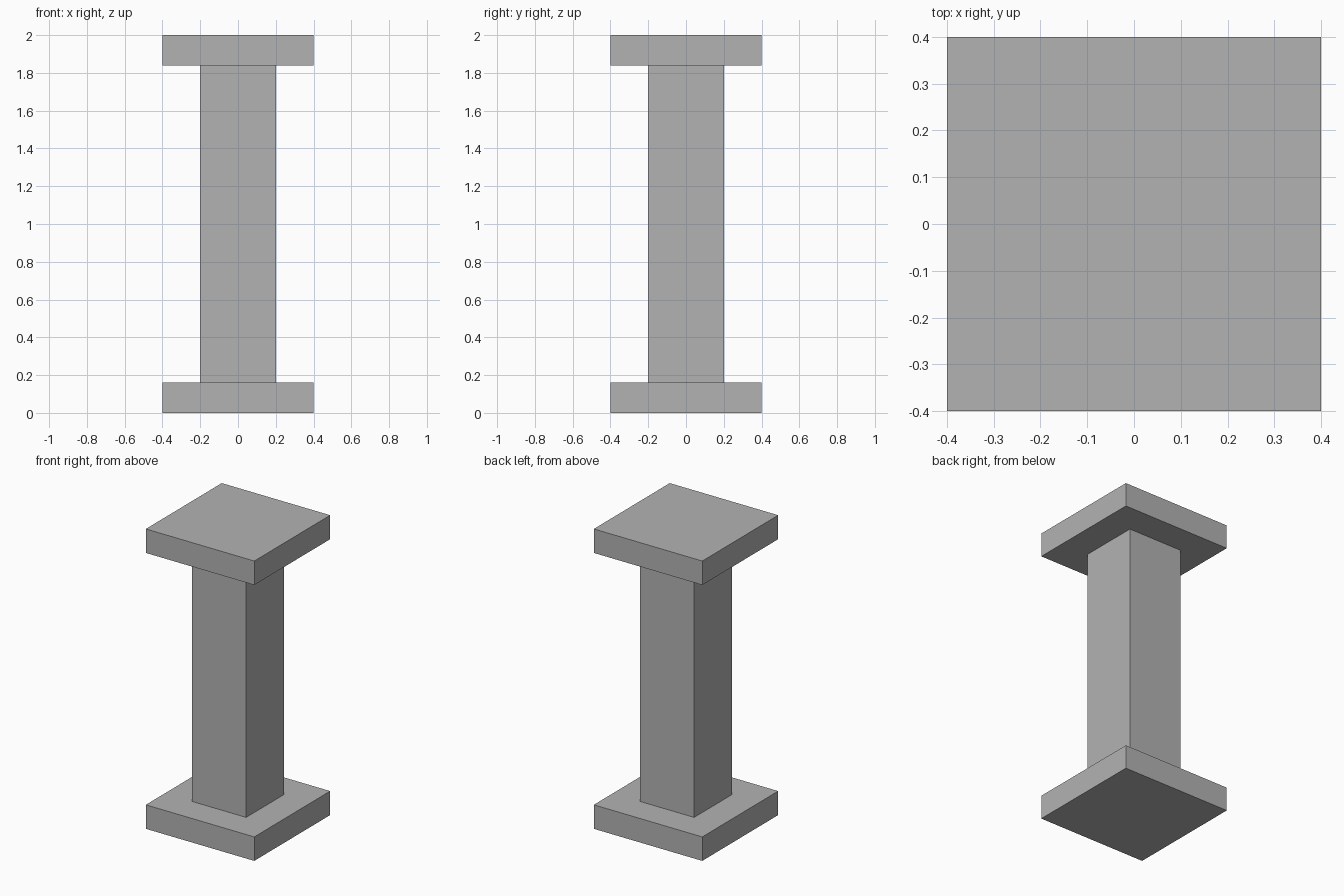
import bpy

# Remove the default cube
cube = bpy.data.objects.get("Cube")
if cube:
    bpy.data.objects.remove(cube, do_unlink=True)

# Plain grey stone
GREY = (0.45, 0.45, 0.45, 1.0)
stone = bpy.data.materials.new("grey_stone")
stone.use_nodes = True
stone.diffuse_color = GREY
stone.node_tree.nodes["Principled BSDF"].inputs["Base Color"].default_value = GREY


def block(name, width, bottom, top):
    """Square block centred on the z axis, spanning bottom to top."""
    bpy.ops.mesh.primitive_cube_add(size=1, location=(0, 0, (bottom + top) / 2))
    obj = bpy.context.object
    obj.name = obj.data.name = name
    obj.scale = (width, width, top - bottom)
    bpy.ops.object.transform_apply(location=False, rotation=False, scale=True)
    obj.data.materials.append(stone)
    return obj


HEIGHT = 2.0
SLAB = 0.16

# Base slab, square shaft and matching top slab
block("base_slab", 0.8, 0, SLAB)
block("shaft", 0.4, SLAB, HEIGHT - SLAB)
block("top_slab", 0.8, HEIGHT - SLAB, HEIGHT)
